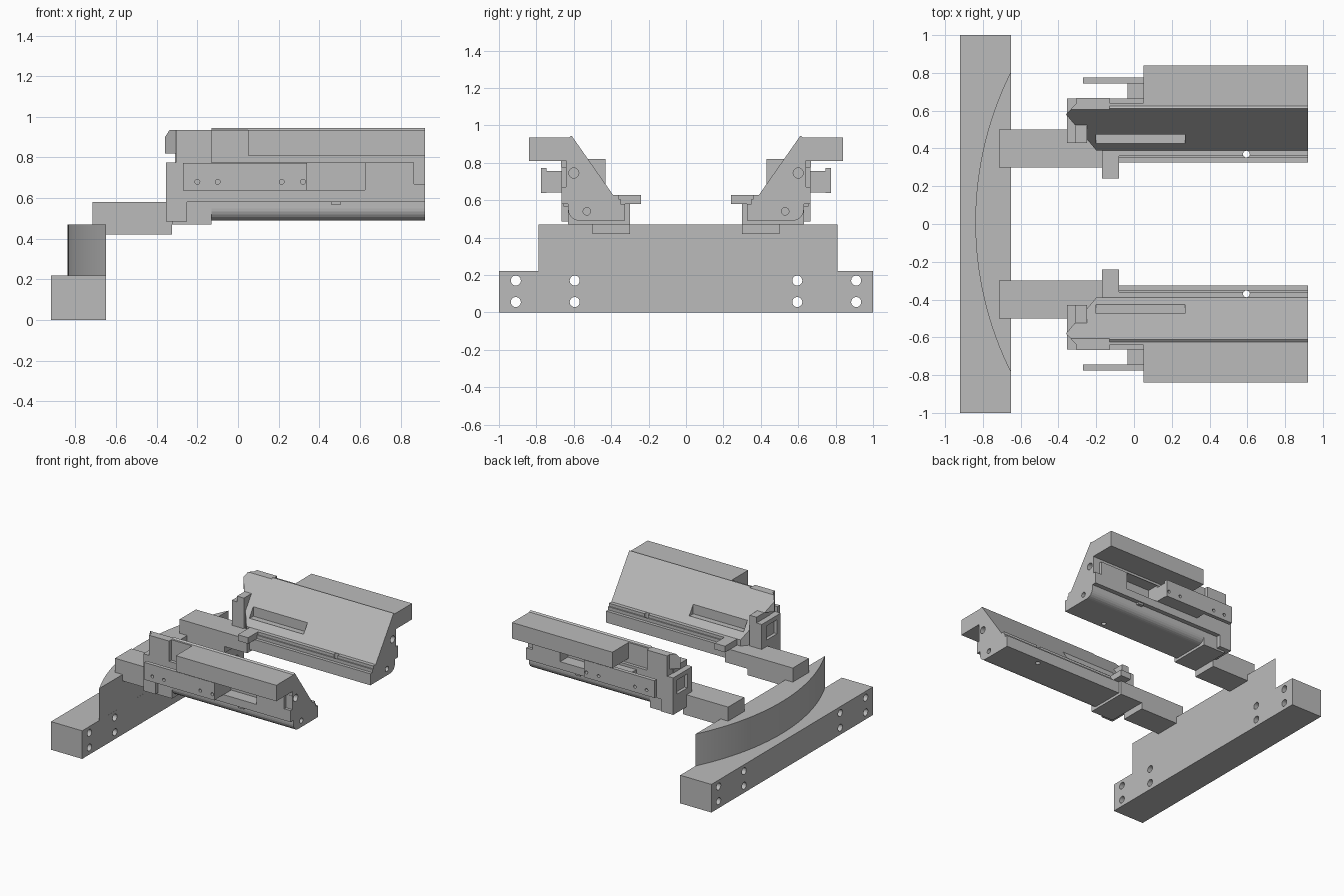
import bpy
import bmesh
import math
from mathutils import Vector

cube = bpy.data.objects.get("Cube")
if cube:
    bpy.data.objects.remove(cube, do_unlink=True)

grey = bpy.data.materials.new("machined grey")
grey.use_nodes = True
GREY = (0.5, 0.5, 0.5, 1)
grey.diffuse_color = GREY
grey.node_tree.nodes["Principled BSDF"].inputs["Base Color"].default_value = GREY


def prism(name, outline, start, end, axis="x", slices=()):
    """Extrude an outline along x (points are y, z) or z (points are x, y)."""
    bm = bmesh.new()
    def place(p, t):
        return (t, p[0], p[1]) if axis == "x" else (p[0], p[1], t)
    face = bm.faces.new([bm.verts.new(place(p, start)) for p in outline])
    ext = bmesh.ops.extrude_face_region(bm, geom=[face])
    verts = [g for g in ext["geom"] if isinstance(g, bmesh.types.BMVert)]
    shift = Vector(place((0, 0), end - start))
    bmesh.ops.translate(bm, vec=shift, verts=verts)
    # each slice removes the side its normal points to and caps the cut
    for point, normal in slices:
        geom = bm.verts[:] + bm.edges[:] + bm.faces[:]
        cut = bmesh.ops.bisect_plane(bm, geom=geom, plane_co=point,
                                     plane_no=normal, clear_outer=True)
        edges = [g for g in cut["geom_cut"] if isinstance(g, bmesh.types.BMEdge)]
        bmesh.ops.holes_fill(bm, edges=edges)
    bmesh.ops.recalc_face_normals(bm, faces=bm.faces)
    mesh = bpy.data.meshes.new(name)
    bm.to_mesh(mesh)
    bm.free()
    mesh.materials.append(grey)
    obj = bpy.data.objects.new(name, mesh)
    bpy.context.collection.objects.link(obj)
    return obj


def box(name, xs, ys, zs):
    (y0, y1), (z0, z1) = ys, zs
    return prism(name, [(y0, z0), (y1, z0), (y1, z1), (y0, z1)], *xs)


def rod(centre, radius, length, axis):
    bpy.ops.mesh.primitive_cylinder_add(vertices=24, radius=radius, depth=length, location=centre)
    obj = bpy.context.object
    if axis == "x":
        obj.rotation_euler.y = math.pi / 2
    elif axis == "y":
        obj.rotation_euler.x = math.pi / 2
    return obj


def carve(obj, cutters):
    """Subtract the cutters, bake the result and discard them."""
    for c in cutters:
        c.hide_render = True
        mod = obj.modifiers.new("cut", "BOOLEAN")
        mod.operation, mod.solver, mod.object = "DIFFERENCE", "EXACT", c
    bpy.context.view_layer.update()
    deps = bpy.context.evaluated_depsgraph_get()
    mesh = bpy.data.meshes.new_from_object(obj.evaluated_get(deps))
    obj.modifiers.clear()
    obj.data = mesh
    mesh.materials.clear()
    mesh.materials.append(grey)
    for c in cutters:
        bpy.data.objects.remove(c, do_unlink=True)


def mirror(obj):
    mod = obj.modifiers.new("mirror", "MIRROR")
    mod.use_axis = (False, True, False)
    mod.use_mirror_merge = False


# cross beam with bolt holes
beam = box("cross_beam", (-0.92, -0.65), (-1, 1), (0, 0.22))
carve(beam, [rod((-0.78, y, z), 0.027, 0.5, "x")
             for y in (-0.91, -0.595, 0.595, 0.91) for z in (0.055, 0.17)])

# curved upright on the beam
R, HALF = 1.779, 0.466
arc = [(0.939 - R * math.cos(a), 0.01 + R * math.sin(a))
       for a in (HALF * (i / 16 - 1) for i in range(33))]
upright = prism("curved_upright", arc, 0.22, 0.47, "z")
for poly in upright.data.polygons:
    poly.use_smooth = abs(poly.normal.z) < 0.5 and poly.normal.x < 0
upright.data.set_sharp_from_angle(angle=math.radians(30))

# long sloped body, with rounded lower outer edge
fillet = [(0.57 + 0.06 * math.cos(a), 0.55 - 0.06 * math.sin(a))
          for a in (math.pi / 2 * i / 6 for i in range(7))]
outline = [(0.612, 0.945), (0.39, 0.628), (0.36, 0.628), (0.36, 0.605),
           (0.35, 0.605), (0.35, 0.58), (0.325, 0.58), (0.325, 0.49)]
outline += fillet[::-1]
outline += [(0.63, 0.58), (0.665, 0.58), (0.665, 0.775), (0.64, 0.775), (0.64, 0.935), (0.625, 0.935)]
body = prism("sloped_body", outline, -0.13, 0.92)
carve(body, [
    box("slot_cutter", (-0.2, 0.27), (0.425, 0.475), (0.675, 0.9)),
    box("pocket_cutter", (0.34, 0.625), (0.57, 0.8), (0.64, 0.772)),
    box("notch_cutter", (0.865, 1), (0.642, 0.8), (0.67, 0.809)),
    rod((0.92, 0.6, 0.745), 0.027, 0.2, "x"),
    rod((0.92, 0.53, 0.54), 0.02, 0.2, "x"),
    rod((0.595, 0.37, 0.55), 0.018, 0.4, "z"),
])

# pointed nose continuing the slope
nose = prism("nose_wedge",
             [(0.605, 0.935), (0.39, 0.628), (0.39, 0.58), (0.64, 0.58), (0.64, 0.935)],
             -0.36, -0.13,
             slices=[((-0.36, 0.58, 0), (-0.19, -0.16, 0)),
                     ((-0.36, 0.58, 0), (-0.06, 0.055, 0))])
carve(nose, [box("slot_cutter", (-0.2, -0.1), (0.425, 0.475), (0.675, 0.9)),
             box("under_tip_cutter", (-0.4, -0.306), (0.3, 0.7), (0.5, 0.82))])

# outer side plate with pin holes
plate = box("side_plate", (-0.27, 0.34), (0.745, 0.775), (0.637, 0.772))
carve(plate, [rod((x, 0.76, 0.68), 0.012, 0.2, "y") for x in (-0.2, -0.1, 0.215, 0.32)])

# end cap with a square recess
cap = box("end_cap", (-0.355, -0.25), (0.43, 0.665), (0.485, 0.775))
carve(cap, [box("recess_cutter", (-0.4, -0.33), (0.49, 0.62), (0.63, 0.74))])

mirrored = [body, nose, plate, cap]
for name, xs, ys, zs in [
    ("top_shelf", (0.05, 0.92), (0.625, 0.84), (0.81, 0.935)),
    ("plate_spacer", (-0.035, 0.34), (0.66, 0.746), (0.64, 0.755)),
    ("mount_arm", (-0.715, -0.325), (0.3, 0.5), (0.42, 0.58)),
    ("foot_block", (-0.325, -0.13), (0.3, 0.63), (0.47, 0.58)),
    ("rear_wall", (-0.31, -0.13), (0.55, 0.665), (0.58, 0.775)),
    ("upper_cheek", (-0.305, -0.13), (0.615, 0.668), (0.775, 0.935)),
    ("cap_rib", (-0.31, -0.25), (0.43, 0.6), (0.72, 0.82)),
    ("inner_tab", (-0.17, -0.08), (0.24, 0.39), (0.58, 0.628)),
    ("lower_catch", (0.46, 0.505), (0.62, 0.655), (0.565, 0.59)),
]:
    mirrored.append(box(name, xs, ys, zs))
for obj in mirrored:
    mirror(obj)
